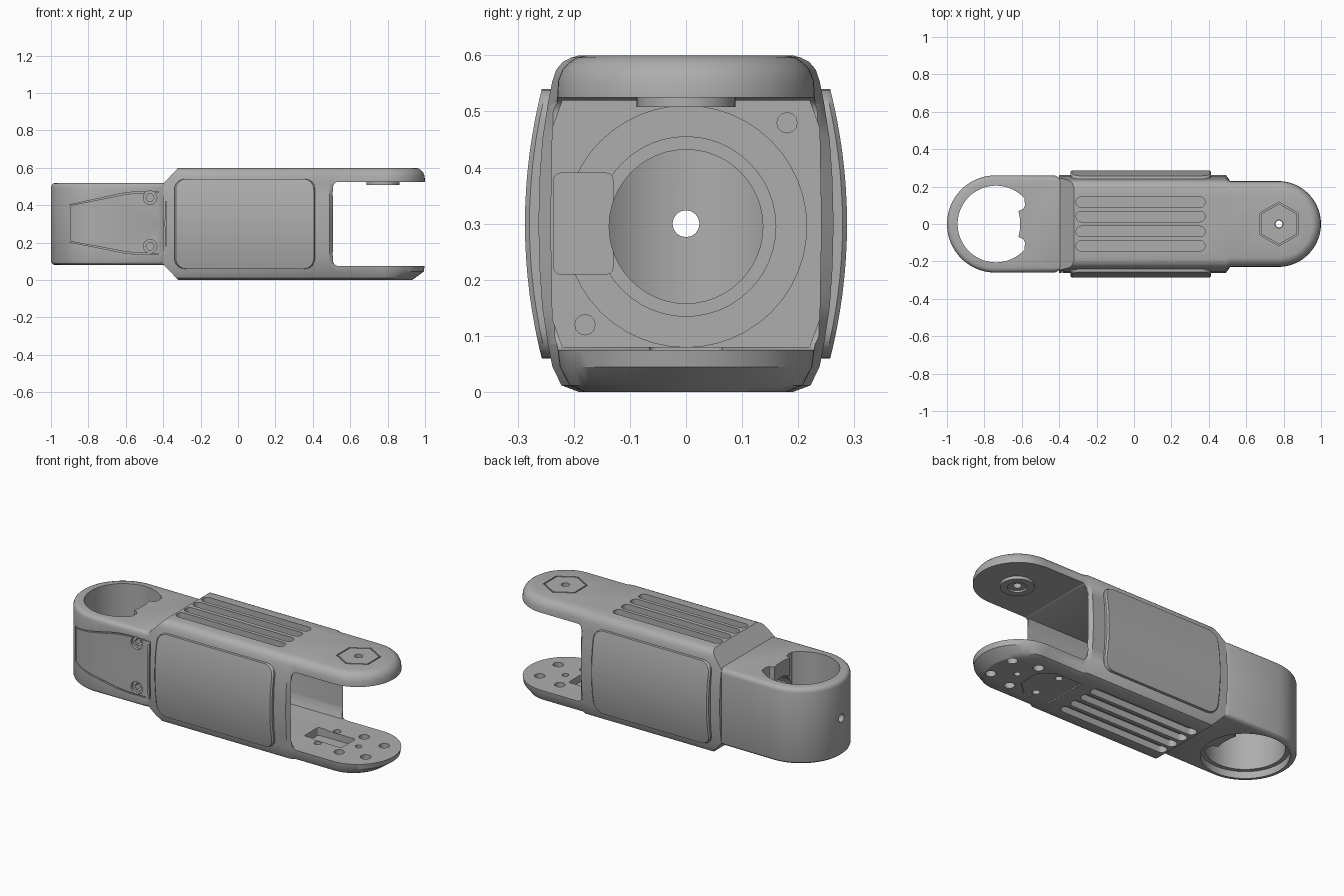
import bpy, bmesh, math
from math import cos, sin, pi, radians

if "Cube" in bpy.data.objects:
    bpy.data.objects.remove(bpy.data.objects["Cube"])

grey = bpy.data.materials.new("matte_grey")
grey.diffuse_color = (0.42, 0.42, 0.42, 1)
grey.use_nodes = True
grey.node_tree.nodes["Principled BSDF"].inputs["Base Color"].default_value = grey.diffuse_color


def make(name, bm):
    bmesh.ops.recalc_face_normals(bm, faces=bm.faces)
    me = bpy.data.meshes.new(name)
    bm.to_mesh(me)
    bm.free()
    ob = bpy.data.objects.new(name, me)
    bpy.context.collection.objects.link(ob)
    me.materials.append(grey)
    return ob


def loft(name, rings, closed=False):
    """Skin a list of equal-length rings; cap the ends unless it loops."""
    bm = bmesh.new()
    vs = [[bm.verts.new(p) for p in r] for r in rings]
    n = len(vs[0])
    pairs = list(zip(vs, vs[1:])) + ([(vs[-1], vs[0])] if closed else [])
    for a, b in pairs:
        for i in range(n):
            j = (i + 1) % n
            bm.faces.new((a[i], a[j], b[j], b[i]))
    if not closed:
        bm.faces.new(vs[0])
        bm.faces.new(vs[-1])
    return make(name, bm)


def prism(pts, lo, hi, axis="z"):
    place = {"z": lambda u, v, w: (u, v, w), "y": lambda u, v, w: (u, w, v),
             "x": lambda u, v, w: (w, u, v)}[axis]
    return loft("cutter", [[place(u, v, w) for u, v in pts] for w in (lo, hi)])


def circle(cx, cy, r, n=48, start=0.0):
    return [(cx + r * cos(start + 2 * pi * i / n), cy + r * sin(start + 2 * pi * i / n)) for i in range(n)]


def round_rect(x0, x1, y0, y1, r, n=8):
    pts = []
    for cx, cy, a in ((x1 - r, y1 - r, 0), (x0 + r, y1 - r, 90), (x0 + r, y0 + r, 180), (x1 - r, y0 + r, 270)):
        pts += [(cx + r * cos(radians(a + 90 * i / n)), cy + r * sin(radians(a + 90 * i / n))) for i in range(n + 1)]
    return pts


def boolean(ob, other, op="DIFFERENCE"):
    bpy.context.view_layer.objects.active = ob
    m = ob.modifiers.new("cut", "BOOLEAN")
    m.operation, m.object, m.solver = op, other, "EXACT"
    bpy.ops.object.modifier_apply(modifier=m.name)
    bpy.data.objects.remove(other)


def groove(path, half, y_or_z):
    """Closed thin ring cutter; y_or_z maps (u, v, level) to a 3D point."""
    cu = sum(p[0] for p in path) / len(path)
    cv = sum(p[1] for p in path) / len(path)
    rings = []
    for u, v in path:
        d = math.hypot(u - cu, v - cv)
        a, b = 1 + half / d, 1 - half / d
        rings.append([y_or_z(cu + (u - cu) * k, cv + (v - cv) * k, lv) for k, lv in ((a, 0), (a, 1), (b, 1), (b, 0))])
    return loft("cutter", rings, True)


def subdivide(pts, n):
    return [(a[0] + (b[0] - a[0]) * i / n, a[1] + (b[1] - a[1]) * i / n)
            for a, b in zip(pts, pts[1:] + pts[:1]) for i in range(n)]


# Main body with the two fork arms: z, left end, body half width, arm half width, arm tip
layers = [(0, -.32, .19, .18, .93), (.012, -.331, .222, .208, .948), (.045, -.362, .238, .225, .993),
          (.085, -.40, .246, .23, 1.0), (.15, -.40, .256, .23, 1.0), (.22, -.40, .261, .23, 1.0),
          (.3, -.40, .263, .23, 1.0), (.38, -.40, .261, .23, 1.0), (.45, -.40, .256, .23, 1.0),
          (.515, -.40, .246, .23, 1.0), (.555, -.362, .238, .228, .998), (.575, -.343, .231, .22, .99),
          (.588, -.331, .22, .208, .978), (.596, -.324, .205, .195, .966), (.6, -.32, .19, .18, .95)]
rings = []
for z, left, b, a, tip in layers:
    arc = [(.77 + (tip - .77) * cos(t), a * sin(t)) for t in [-pi / 2 + pi * i / 32 for i in range(33)]]
    pts = [(left, -b), (.49, -b), (.515, -a)] + arc + [(.515, a), (.49, b), (left, b)]
    rings.append([(x, y, z) for x, y in pts])
arm_link = loft("arm_link", rings)

# Rounded joint housing at the left end
rings = []
for z, inset in [(.08, .022), (.084, .011), (.091, .003), (.1, 0), (.3, 0), (.495, 0), (.508, .004), (.516, .012), (.52, .025)]:
    r = .26 - inset
    arc = [(-.74 + r * cos(t), r * sin(t)) for t in [pi / 2 + pi * i / 40 for i in range(41)]]
    pts = arc + [(-.42, -r + .002), (-.36, -.225), (-.36, .225), (-.42, r - .002)]
    rings.append([(x, y, z) for x, y in pts])
boolean(arm_link, loft("housing", rings), "UNION")

# Open space between the arms, and the hollow inside
cuts = [prism(round_rect(.508, 1.4, .075, .525, .03), -.5, .5, "y"),
        prism([(-.22, .08), (.22, .08), (.238, .13), (.241, .3), (.238, .47), (.22, .52),
               (-.22, .52), (-.238, .47), (-.241, .3), (-.238, .13)], -.33, .6, "x")]
# Stepped bore through the inner wall, cable channel and wall screws
for r, x0 in ((.215, -.40), (.16, -.46), (.137, -.70)):
    cuts.append(prism(circle(0, .295, r), x0, -.31, "x"))
cuts.append(prism(round_rect(-.236, -.13, .21, .39, .012, 3), -.56, -.31, "x"))
for y, z in ((.18, .48), (-.18, .12)):
    cuts.append(prism(circle(y, z, .018, 12), -.42, -.31, "x"))
# Vertical joint bore with its notched flat side, lower counterbore, end hole
bore = [(-.738 + .205 * cos(t), .205 * sin(t)) for t in [radians(42 + 276 * i / 56) for i in range(57)]]
bore += [(-.583, -.1), (-.592, -.08), (-.618, -.07), (-.61, -.03), (-.61, .03), (-.618, .07), (-.592, .08), (-.583, .1)]
cuts += [prism(bore, .05, .7), prism(circle(-.738, 0, .228), .05, .12),
         prism(circle(0, .3, .024, 16), -1.1, -.9, "x")]
# Vent grooves, top and bottom
for y in (-.117, -.04, .04, .117):
    slot = round_rect(-.31, .38, y - .028, y + .028, .0275, 6)
    cuts += [prism(slot, .562, .7), prism(slot, -.1, .038)]
# Hexagon seam and centre hole on the top arm
hexagon = circle(.775, 0, .113, 6, pi / 6)
cuts.append(groove(hexagon, .004, lambda u, v, k: (u, v, .59 + .1 * k)))
# Bolt holes, pocket and shallow recess in the bottom arm
for x, y, r in ((.88, .085, .028), (.88, -.085, .028), (.73, .115, .028), (.73, -.115, .028),
                (.775, 0, .018), (.575, .09, .02), (.575, -.09, .02)):
    cuts.append(prism(circle(x, y, r, 20), -.1, .2))
cuts += [prism(round_rect(.47, .71, -.065, .065, .012, 3), .035, .2),
         prism([(.46, -.13), (.62, -.13), (.7, -.06), (.7, .06), (.62, .13), (.46, .13)], -.1, .007)]


# Cover seam and its two screw holes on the front of the housing
def on_side(x, z, k):
    surf = math.sqrt(max(.26 ** 2 - min(0, x + .74) ** 2, 0))
    return (x, -surf + .01 - .1 * k, z)


seam = subdivide([(-.9, .4), (-.6, .463), (-.52, .47), (-.385, .47), (-.385, .14), (-.52, .14), (-.6, .147), (-.9, .205)], 6)
cuts.append(groove(seam, .004, on_side))
for z in (.44, .18):
    cuts += [prism(circle(-.47, z, .036, 24), -.4, -.242, "y"), prism(circle(-.47, z, .022, 6), -.4, -.2, "y")]
for c in cuts:
    boolean(arm_link, c)

# Pivot boss under the top arm, and its hole through both
boolean(arm_link, prism(circle(.775, 0, .088), .508, .54), "UNION")
boolean(arm_link, prism(circle(.775, 0, .05, 32), .4, .518))
boolean(arm_link, prism(circle(.775, 0, .022, 20), .4, .7))

# Bowed side panels with rounded corners
panels = []
for side, label in ((-1, "front"), (1, "back")):
    rings = []
    rows = [.06 + .055 * (1 - cos(pi / 2 * i / 6)) for i in range(7)] + [.115 + .37 * i / 12 for i in range(1, 12)]
    rows += [.6 - z for z in rows[6::-1]]
    for z in rows:
        edge = max(.115 - z, z - .485, 0)
        off = .055 - math.sqrt(max(.055 ** 2 - edge ** 2, 0))
        outer = .287 - .03 * ((z - .3) / .24) ** 2
        x0, x1 = -.34 + off, .413 - off
        s = .008
        prof = [(x0, outer - .026), (x0, outer - s), (x0 + s, outer), (x1 - s, outer), (x1, outer - s), (x1, outer - .026)]
        rings.append([(x, side * y, z) for x, y in prof])
    panels.append(loft(label + "_panel", rings))

# Smooth curves, keep edges sharp
for ob in [arm_link] + panels:
    bpy.ops.object.select_all(action="DESELECT")
    ob.select_set(True)
    bpy.context.view_layer.objects.active = ob
    bpy.ops.object.shade_smooth_by_angle(angle=radians(30))
